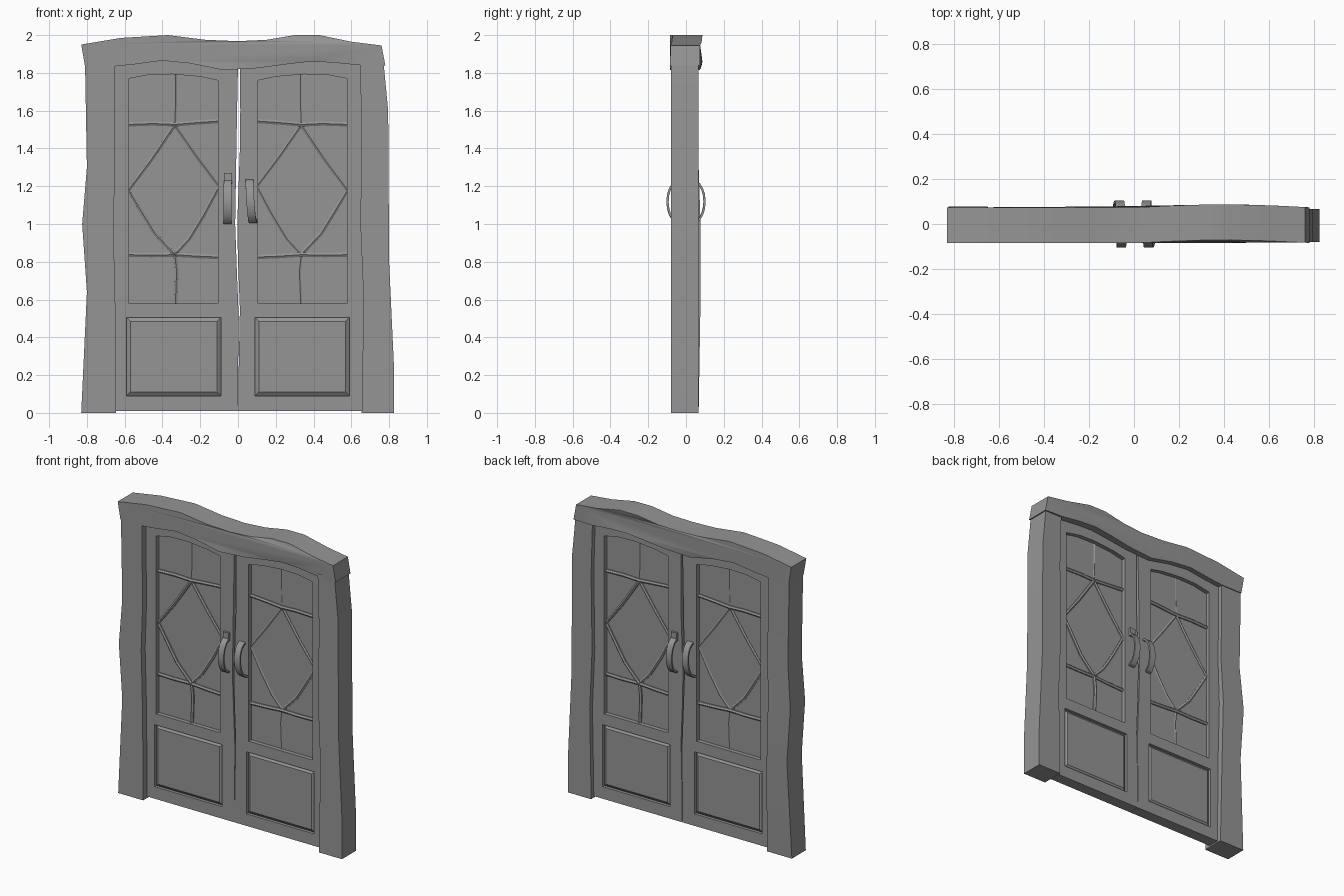
import bpy, bmesh
from math import pi, sin, cos
from mathutils import Vector, Matrix

cube = bpy.data.objects.get("Cube")
if cube:
    bpy.data.objects.remove(cube)

grey = bpy.data.materials.new("plain grey")
grey.use_nodes = True
tone = (0.3, 0.3, 0.3, 1)
grey.diffuse_color = tone
grey.node_tree.nodes["Principled BSDF"].inputs["Base Color"].default_value = tone
HALF_TURN = Matrix.Rotation(pi, 4, 'Z')


def finish(obj):
    """Link, turn into a mesh, colour and shade."""
    bpy.context.collection.objects.link(obj)
    bpy.ops.object.select_all(action='DESELECT')
    obj.select_set(True)
    bpy.context.view_layer.objects.active = obj
    if obj.type == 'CURVE':
        bpy.ops.object.convert(target='MESH')
        obj = bpy.context.object
    obj.data.materials.clear()
    obj.data.materials.append(grey)
    bpy.ops.object.shade_smooth_by_angle(angle=pi / 7)
    return obj


def add_spline(curve, points, closed):
    spline = curve.splines.new('POLY')
    spline.points.add(len(points) - 1)
    for target, p in zip(spline.points, points):
        target.co = (*p, 1) if len(p) == 3 else (*p, 0, 1)
    spline.use_cyclic_u = closed


def slab(name, outlines, front, back):
    """Upright plate from x, z outlines; inner outlines become holes."""
    curve = bpy.data.curves.new(name, 'CURVE')
    curve.dimensions = '2D'
    curve.fill_mode = 'BOTH'
    curve.extrude = (back - front) / 2
    for outline in outlines:
        add_spline(curve, outline, True)
    obj = finish(bpy.data.objects.new(name, curve))
    obj.data.transform(Matrix.Translation((0, (front + back) / 2, 0))
                       @ Matrix.Rotation(pi / 2, 4, 'X'))
    return obj


def both_faces(obj, name):
    """Repeat a part on the back by a half turn."""
    twin = obj.copy()
    twin.data = obj.data.copy()
    twin.data.transform(HALF_TURN)
    twin.name = name
    bpy.context.collection.objects.link(twin)


def bar(name, points, depth, radius):
    """Glazing bar on the front of a pane, repeated on the back."""
    curve = bpy.data.curves.new("front_" + name, 'CURVE')
    curve.dimensions = '3D'
    curve.bevel_depth = radius
    curve.bevel_resolution = 1
    curve.use_fill_caps = True
    add_spline(curve, [(x, depth, z) for x, z in points], False)
    both_faces(finish(bpy.data.objects.new("front_" + name, curve)), "back_" + name)


def raised_panel(name, x0, x1, z0, z1):
    bm = bmesh.new()
    bmesh.ops.create_cube(bm, size=1)
    bmesh.ops.transform(bm, verts=bm.verts, matrix=Matrix.Translation(
        ((x0 + x1) / 2, 0, (z0 + z1) / 2)) @ Matrix.Diagonal((x1 - x0, 0.036, z1 - z0, 1)))
    faces = [f for f in bm.faces if abs(f.normal.y) > 0.9]
    bmesh.ops.inset_individual(bm, faces=faces, thickness=0.03, depth=0.016)
    mesh = bpy.data.meshes.new(name)
    bm.to_mesh(mesh)
    finish(bpy.data.objects.new(name, mesh))


def handle(name, top, bottom, foot, bow):
    """Bowed strap, with a small foot above it."""
    bm = bmesh.new()
    steps, rings = 10, []
    for i in range(steps + 1):
        t = i / steps
        x = top[0] + (bottom[0] - top[0]) * t + bow * sin(pi * t)
        z = (top[1] + bottom[1]) / 2
        reach = (top[1] - bottom[1]) / 2
        ring = []
        for side, inner in ((-1, 0), (1, 0), (1, 1), (-1, 1)):
            y = -0.036 - (0.068 - 0.012 * inner) * sin(pi * t)
            ring.append(bm.verts.new((x + side * 0.021, y,
                                      z + (reach - 0.012 * inner) * cos(pi * t))))
        rings.append(ring)
    for a, b in zip(rings, rings[1:]):
        for k in range(4):
            bm.faces.new((a[k], a[k - 1], b[k - 1], b[k]))
    bm.faces.new(rings[0])
    bm.faces.new(rings[-1])
    if foot:
        bmesh.ops.create_cube(bm, size=1, matrix=Matrix.Translation(
            (top[0], -0.042, top[1] + foot / 2 - 0.01))
            @ Matrix.Diagonal((0.042, 0.02, foot + 0.02, 1)))
    bmesh.ops.recalc_face_normals(bm, faces=bm.faces)
    mesh = bpy.data.meshes.new("front_" + name)
    bm.to_mesh(mesh)
    both_faces(finish(bpy.data.objects.new("front_" + name, mesh)), "back_" + name)


# Crooked side posts
left_inner = [(0.655, 0), (0.665, 0.6), (0.648, 1), (0.655, 1.5), (0.645, 1.86)]
right_inner = [(-0.645, 0), (-0.65, 0.6), (-0.66, 1), (-0.65, 1.3), (-0.655, 1.86)]
left_outer = [(0.77, 1.86), (0.795, 1.6), (0.8, 0.8), (0.825, 0.26), (0.825, 0)]
right_outer = [(-0.81, 1.86), (-0.8, 1.3), (-0.825, 1), (-0.8, 0.64), (-0.83, 0)]
slab("left_post", [left_inner + left_outer], -0.08, 0.067)
post = slab("right_post", [right_inner + right_outer], -0.08, 0.067)
for v in post.data.vertices:
    if v.co.y > 0 and 0.2 < v.co.z < 1.2:
        v.co.y += 0.01

# Wavy top beam
beam_top = [(-0.83, 1.95), (-0.62, 1.985), (-0.37, 2), (-0.17, 1.975), (0, 1.968),
            (0.15, 1.975), (0.3, 2), (0.43, 2), (0.6, 1.965), (0.76, 1.945)]
beam_under = [(0.78, 1.84), (0.65, 1.84), (0.5, 1.855), (0.38, 1.86), (0.25, 1.845),
              (0.1, 1.825), (-0.08, 1.815), (-0.25, 1.85), (-0.4, 1.865),
              (-0.55, 1.845), (-0.65, 1.835), (-0.81, 1.835)]
beam = slab("top_beam", [beam_top + beam_under], -0.085, 0.073)
for v in beam.data.vertices:
    if v.co.x > 0:
        v.co.y += 0.014 * sin(pi * min(v.co.x / 0.8, 1))

# Door leaves with window and panel openings
left_gap = [(0.01, 1.84), (0.012, 1.6), (0.01, 1.4), (-0.004, 1), (0, 0.8),
            (0.01, 0.55), (0.003, 0.2), (0.001, 0.01)]
right_gap = [(0, 1.84), (-0.005, 1.6), (-0.01, 1.3), (-0.015, 1), (-0.006, 0.75),
             (0.004, 0.5), (0, 0.2), (0, 0.01)]
arch = [(0.105, 1.76), (0.2, 1.78), (0.35, 1.793), (0.47, 1.79), (0.578, 1.77)]
for side, label, gap in ((1, "left", left_gap), (-1, "right", right_gap)):
    def flip(points):
        return [(side * x, z) for x, z in points]
    # The leaf runs up behind the beam and in behind the post
    head = [(0.69, 1.85), (0.38, 1.88), (0.25, 1.87)]
    leaf = gap + flip([(0.69, 0.01)] + head)
    window = flip(arch + [(0.578, 0.58), (0.105, 0.58)])
    panel = flip([(0.09, 0.09), (0.59, 0.09), (0.59, 0.505), (0.09, 0.505)])
    slab(label + "_door_leaf", [leaf, window, panel], -0.038, 0.038)
    pane = flip([(0.09, 0.57), (0.59, 0.57), (0.59, 1.8), (0.09, 1.8)])
    slab(label + "_pane", [pane], -0.01, 0.01)
    x0, x1 = sorted((side * 0.09, side * 0.59))
    raised_panel(label + "_lower_panel", x0, x1, 0.09, 0.505)

    # Glazing bars, set deeper in the pane on the left leaf
    proud = -0.012 if side < 0 else -0.006
    sunk = -0.012 if side < 0 else -0.002
    bar(label + "_upper_crossbar",
        flip([(0.1, 1.545), (0.22, 1.537), (0.335, 1.527), (0.45, 1.532), (0.585, 1.527)]),
        -0.011, 0.013)
    bar(label + "_lower_crossbar",
        flip([(0.1, 0.825), (0.22, 0.83), (0.335, 0.838), (0.46, 0.835), (0.585, 0.838)]),
        -0.011, 0.013)
    bar(label + "_upper_upright", flip([(0.335, 1.53), (0.33, 1.65), (0.33, 1.8)]),
        sunk + 0.008 if side < 0 else sunk, 0.01)
    bar(label + "_lower_upright", flip([(0.335, 0.84), (0.325, 0.75), (0.332, 0.57)]),
        sunk, 0.012)
    bar(label + "_outer_lozenge",
        flip([(0.335, 1.525), (0.46, 1.34), (0.58, 1.18), (0.52, 1.08), (0.44, 0.95),
              (0.335, 0.84)]), proud, 0.012)
    bar(label + "_inner_lozenge",
        flip([(0.335, 1.525), (0.22, 1.36), (0.1, 1.2), (0.18, 1.05), (0.26, 0.92),
              (0.335, 0.84)]), proud + 0.003, 0.012)

# Strap pulls on both faces
handle("right_handle", (-0.053, 1.235), (-0.055, 1), 0.035, -0.002)
handle("left_handle", (0.06, 1.235), (0.081, 1.005), 0, -0.005)
